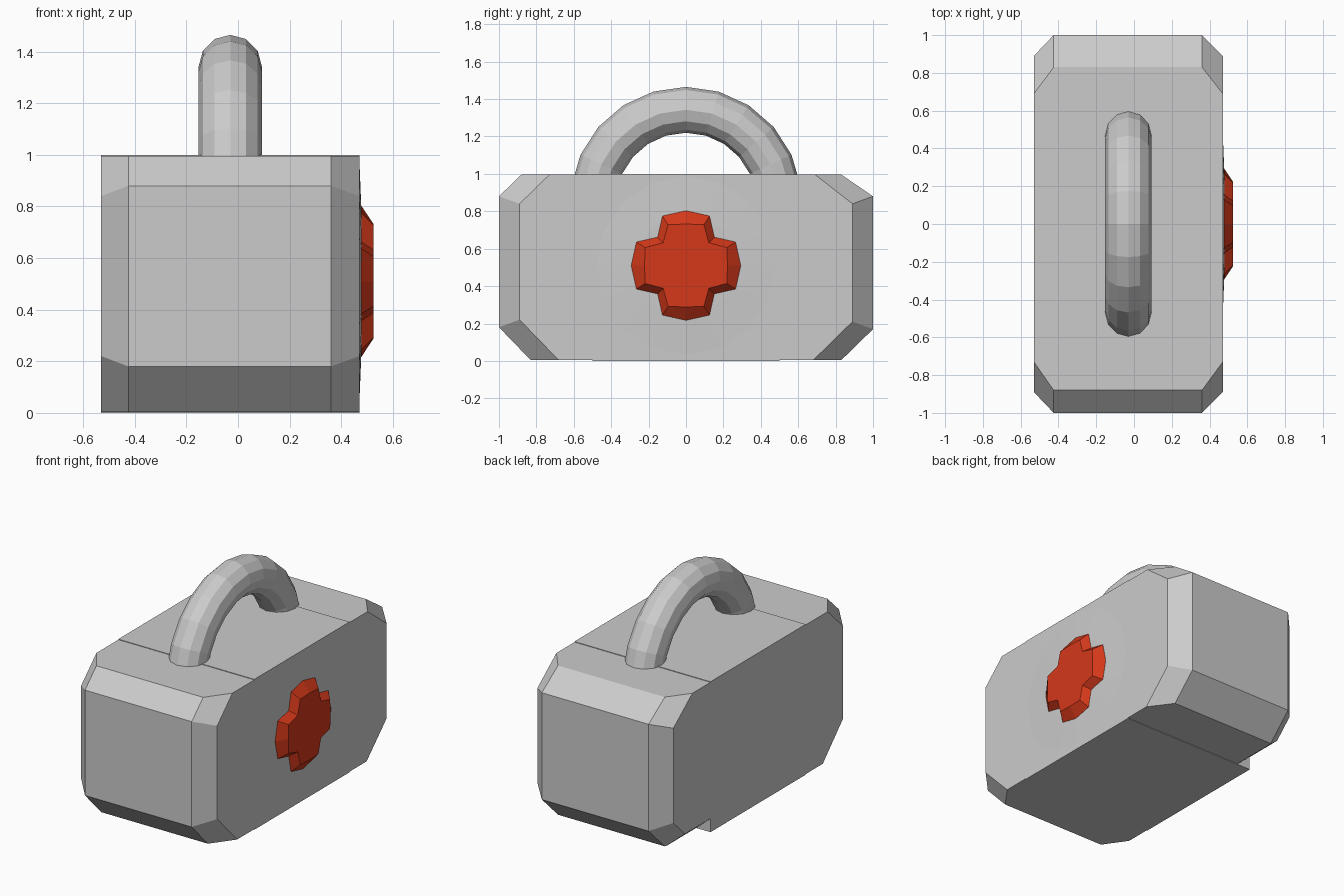
import bpy, bmesh, math
from mathutils import Vector, Matrix

cube = bpy.data.objects.get("Cube")
if cube:
    bpy.data.objects.remove(cube, do_unlink=True)


def material(name, color):
    m = bpy.data.materials.new(name)
    m.use_nodes = True
    m.diffuse_color = color
    m.node_tree.nodes["Principled BSDF"].inputs["Base Color"].default_value = color
    return m


grey = material("light grey", (0.60, 0.60, 0.60, 1))
red = material("cross red", (0.66, 0.04, 0.01, 1))

X_RIGHT, X_LEFT = -0.53, 0.47
MID = (X_RIGHT + X_LEFT) / 2


def finish(name, bm, mat):
    bmesh.ops.recalc_face_normals(bm, faces=bm.faces)
    mesh = bpy.data.meshes.new(name)
    bm.to_mesh(mesh)
    bm.free()
    mesh.materials.append(mat)
    obj = bpy.data.objects.new(name, mesh)
    bpy.context.collection.objects.link(obj)
    return obj


def loft(sections):
    """Join equal closed rings of points, capping both ends."""
    bm = bmesh.new()
    rings = [[bm.verts.new(p) for p in ring] for ring in sections]
    n = len(rings[0])
    for a, b in zip(rings, rings[1:]):
        for i in range(n):
            j = (i + 1) % n
            bm.faces.new((a[i], a[j], b[j], b[i]))
    bm.faces.new(rings[0])
    bm.faces.new(rings[-1])
    return bm


# Central box, a hair taller than the two chamfered ends
bm = bmesh.new()
bmesh.ops.create_cube(bm, size=1, matrix=Matrix.Translation((MID, 0, 0.5)))
finish("case_middle", bm, grey)


# Chamfered ends: a narrow side profile flares into a full inner profile
def case_end(name, seam, side, inner):
    def ring(x, profile):
        top, bottom = 0.996, 0.004
        pts = [(seam, 1)] + profile + [(seam, 0)]
        return [(x, y, min(max(z, bottom), top)) for y, z in pts]
    return loft([ring(X_RIGHT, side), ring(-0.425, inner),
                 ring(0.36, inner), ring(X_LEFT, side)])


bm = case_end("front", -0.5,
              [(-0.73, 1), (-0.89, 0.84), (-0.89, 0.22), (-0.68, 0)],
              [(-0.88, 1), (-1, 0.88), (-1, 0.18), (-0.83, 0)])
finish("case_front_end", bm, grey)

bm = case_end("back", 0.5,
              [(0.69, 1), (0.89, 0.84), (0.89, 0.21), (0.68, 0)],
              [(0.83, 1), (1, 0.88), (1, 0.17), (0.83, 0)])
# Cut-off lower edge on one side of the back end
cut = bmesh.ops.bisect_plane(bm, geom=bm.verts[:] + bm.edges[:] + bm.faces[:],
                             plane_co=(X_RIGHT, 0, 0.09),
                             plane_no=(-0.09, 0, -0.105), clear_outer=True)
bmesh.ops.holes_fill(bm, edges=[e for e in cut["geom_cut"]
                                if isinstance(e, bmesh.types.BMEdge)])
finish("case_back_end", bm, grey)

# Shallow swelling of the side panel under the cross
bm = bmesh.new()
bmesh.ops.create_cone(bm, cap_ends=True, segments=16, radius1=0.49, radius2=0.27,
                      depth=0.009, matrix=Matrix.Translation((X_LEFT + 0.004, 0, 0.51))
                      @ Matrix.Rotation(math.pi / 2, 4, "Y"))
finish("side_panel_swelling", bm, grey)


# Cross with bowed arm ends and sloping walls
def cross_ring(x, tip, corner_out, corner_side, notch):
    arm = [(0, tip), (corner_side, corner_out), (notch, notch),
           (corner_out, corner_side)]
    pts = []
    for quarter in range(4):
        for y, z in arm:
            v = Matrix.Rotation(-quarter * math.pi / 2, 2) @ Vector((y, z))
            pts.append((x, v.x, 0.51 + v.y))
    return pts


bm = loft([cross_ring(0.46, 0.293, 0.265, 0.126, 0.152),
           cross_ring(0.478, 0.293, 0.265, 0.126, 0.152),
           cross_ring(0.525, 0.222, 0.218, 0.096, 0.122)])
finish("cross", bm, red)

# Carrying handle: faceted arch trimmed just inside the lid
bpy.ops.mesh.primitive_torus_add(location=(0, 0, 0), major_segments=22, minor_segments=12,
                                 major_radius=0.4975, minor_radius=0.1225)
handle = bpy.context.object
handle.name = "handle"
handle.data.transform(Matrix.Translation((-0.03, 0, 0.845))
                      @ Matrix.Rotation(math.pi / 2, 4, "Y"))
bm = bmesh.new()
bm.from_mesh(handle.data)
bmesh.ops.bisect_plane(bm, geom=bm.verts[:] + bm.edges[:] + bm.faces[:],
                       plane_co=(0, 0, 0.98), plane_no=(0, 0, -1), clear_outer=True)
bm.to_mesh(handle.data)
bm.free()
handle.data.materials.append(grey)
